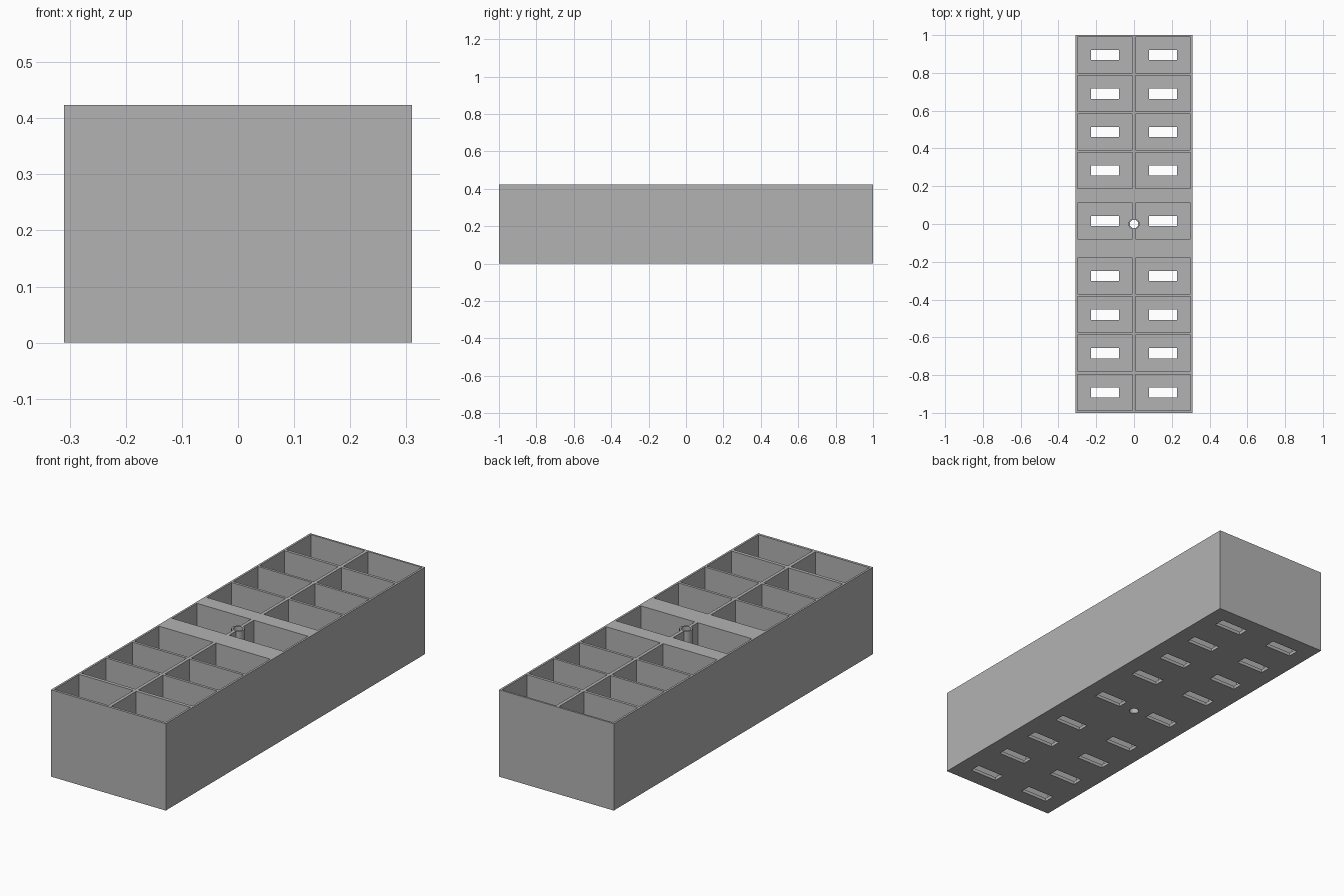
import bpy
import bmesh
from mathutils import Matrix, Vector

cube = bpy.data.objects.get("Cube")
if cube:
    bpy.data.objects.remove(cube, do_unlink=True)

WIDTH, LENGTH, HEIGHT = 0.62, 2.0, 0.424
FLOOR = 0.016
POCKET = (0.292, 0.191)
SLOT = (0.148, 0.054)
COLUMN_X = 0.154
ROWS = [0.895, 0.69, 0.487, 0.283, 0.016, -0.276, -0.48, -0.684, -0.892]

grey = bpy.data.materials.new("plain grey")
grey.use_nodes = True
colour = (0.45, 0.45, 0.45, 1)
grey.diffuse_color = colour
grey.node_tree.nodes["Principled BSDF"].inputs["Base Color"].default_value = colour


def add_box(bm, x, y, size, bottom, top):
    scale = Matrix.Diagonal((size[0], size[1], top - bottom, 1))
    move = Matrix.Translation(Vector((x, y, (top + bottom) / 2)))
    bmesh.ops.create_cube(bm, size=1, matrix=move @ scale)


def add_cylinder(bm, radius, bottom, top):
    bmesh.ops.create_cone(bm, cap_ends=True, segments=32, radius1=radius,
                          radius2=radius, depth=top - bottom,
                          matrix=Matrix.Translation((0, 0, (top + bottom) / 2)))


def make_object(name, bm):
    mesh = bpy.data.meshes.new(name)
    bm.to_mesh(mesh)
    bm.free()
    mesh.materials.append(grey)
    obj = bpy.data.objects.new(name, mesh)
    bpy.context.collection.objects.link(obj)
    return obj


def cut(target, cutter):
    mod = target.modifiers.new("cut", 'BOOLEAN')
    mod.operation = 'DIFFERENCE'
    mod.solver = 'EXACT'
    mod.object = cutter
    bpy.context.view_layer.objects.active = target
    bpy.ops.object.modifier_apply(modifier=mod.name)
    bpy.data.objects.remove(cutter, do_unlink=True)


# Solid tray block
bm = bmesh.new()
add_box(bm, 0, 0, (WIDTH, LENGTH), 0, HEIGHT)
tray = make_object("compartment_tray", bm)

# Compartments, floor slots and the bore
pockets, holes = bmesh.new(), bmesh.new()
for y in ROWS:
    for side in (-1, 1):
        add_box(pockets, side * COLUMN_X, y, POCKET, FLOOR, HEIGHT + 0.1)
        add_box(holes, side * COLUMN_X, y, SLOT, -0.1, FLOOR + 0.05)
add_cylinder(holes, 0.022, -0.1, HEIGHT + 0.2)

# Central post is left standing between the middle compartments
post = bmesh.new()
add_cylinder(post, 0.03, -0.1, HEIGHT + 0.2)
pocket_cutter = make_object("pocket_cutter", pockets)
cut(pocket_cutter, make_object("post_keeper", post))
cut(tray, pocket_cutter)
cut(tray, make_object("hole_cutter", holes))

# Smooth the round post, keep all edges crisp
bpy.ops.object.select_all(action='DESELECT')
tray.select_set(True)
bpy.context.view_layer.objects.active = tray
bpy.ops.object.shade_smooth_by_angle(angle=0.5)
